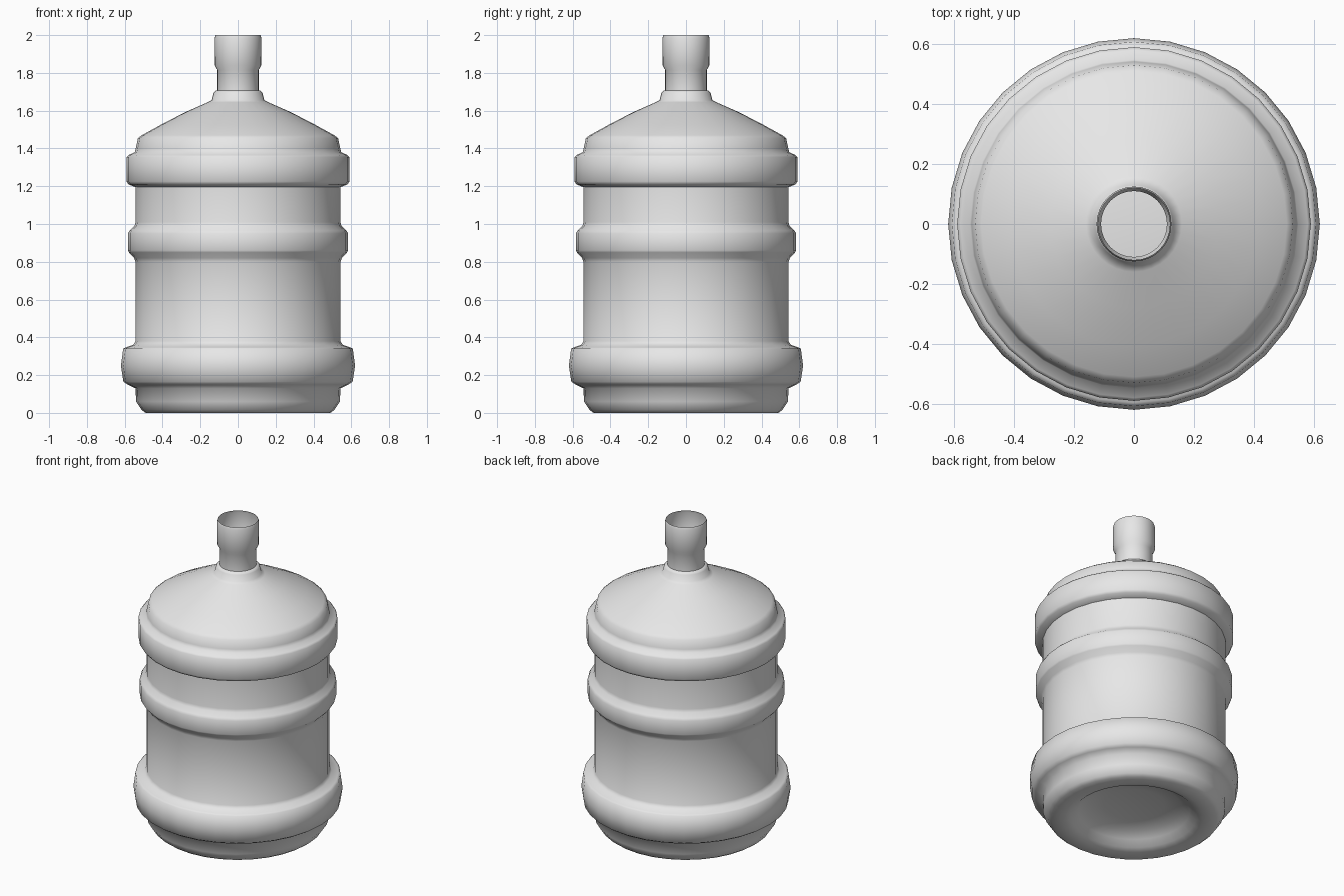
import bpy, bmesh, math

if "Cube" in bpy.data.objects:
    bpy.data.objects.remove(bpy.data.objects["Cube"])

SEG = 32

# single grey plastic
grey = bpy.data.materials.new("grey_plastic")
grey.diffuse_color = (0.8, 0.8, 0.8, 1)
grey.use_nodes = True
grey.node_tree.nodes["Principled BSDF"].inputs["Base Color"].default_value = grey.diffuse_color


def lathe(name, profile, mat):
    """Revolve (radius, z) points about z; a zero radius closes the surface."""
    bm = bmesh.new()
    rings = []
    for r, z in profile:
        if r == 0:
            rings.append([bm.verts.new((0, 0, z))] * SEG)
        else:
            rings.append([bm.verts.new((r * math.cos(2 * math.pi * i / SEG),
                                        r * math.sin(2 * math.pi * i / SEG), z))
                          for i in range(SEG)])
    for a, b in zip(rings, rings[1:]):
        for i in range(SEG):
            j = (i + 1) % SEG
            quad = list(dict.fromkeys((a[i], a[j], b[j], b[i])))
            bm.faces.new(quad)
    me = bpy.data.meshes.new(name)
    bm.to_mesh(me)
    bm.free()
    me.materials.append(mat)
    ob = bpy.data.objects.new(name, me)
    bpy.context.collection.objects.link(ob)
    bpy.context.view_layer.objects.active = ob
    ob.select_set(True)
    bpy.ops.object.shade_smooth_by_angle(angle=math.radians(65))
    ob.select_set(False)
    return ob


# recessed underside and foot
base = [(0, 0.10), (0.18, 0.092), (0.28, 0.075), (0.33, 0.045), (0.37, 0.012),
        (0.41, 0.0), (0.49, 0.0), (0.51, 0.015), (0.54, 0.06), (0.543, 0.13)]
# wide bottom bumper
bumper = [(0.585, 0.15), (0.607, 0.165), (0.62, 0.25), (0.608, 0.34),
          (0.595, 0.347), (0.555, 0.36), (0.543, 0.38)]
# middle rib
mid_rib = [(0.543, 0.80), (0.55, 0.82), (0.578, 0.85), (0.583, 0.86),
           (0.583, 0.95), (0.575, 0.965), (0.548, 0.99), (0.543, 1.01)]
# upper rib
top_rib = [(0.543, 1.195), (0.58, 1.21), (0.59, 1.225), (0.59, 1.355),
           (0.58, 1.365), (0.547, 1.38)]
# sloping shoulder
shoulder = [(0.542, 1.40), (0.53, 1.455), (0.51, 1.47), (0.41, 1.525),
            (0.28, 1.592), (0.16, 1.645), (0.14, 1.655)]
# neck with collar and open mouth
neck = [(0.13, 1.695), (0.12, 1.705), (0.11, 1.708), (0.11, 1.815),
        (0.124, 1.84), (0.125, 1.985), (0.12, 2.0)]

lathe("water_bottle", base + bumper + mid_rib + top_rib + shoulder + neck, grey)
